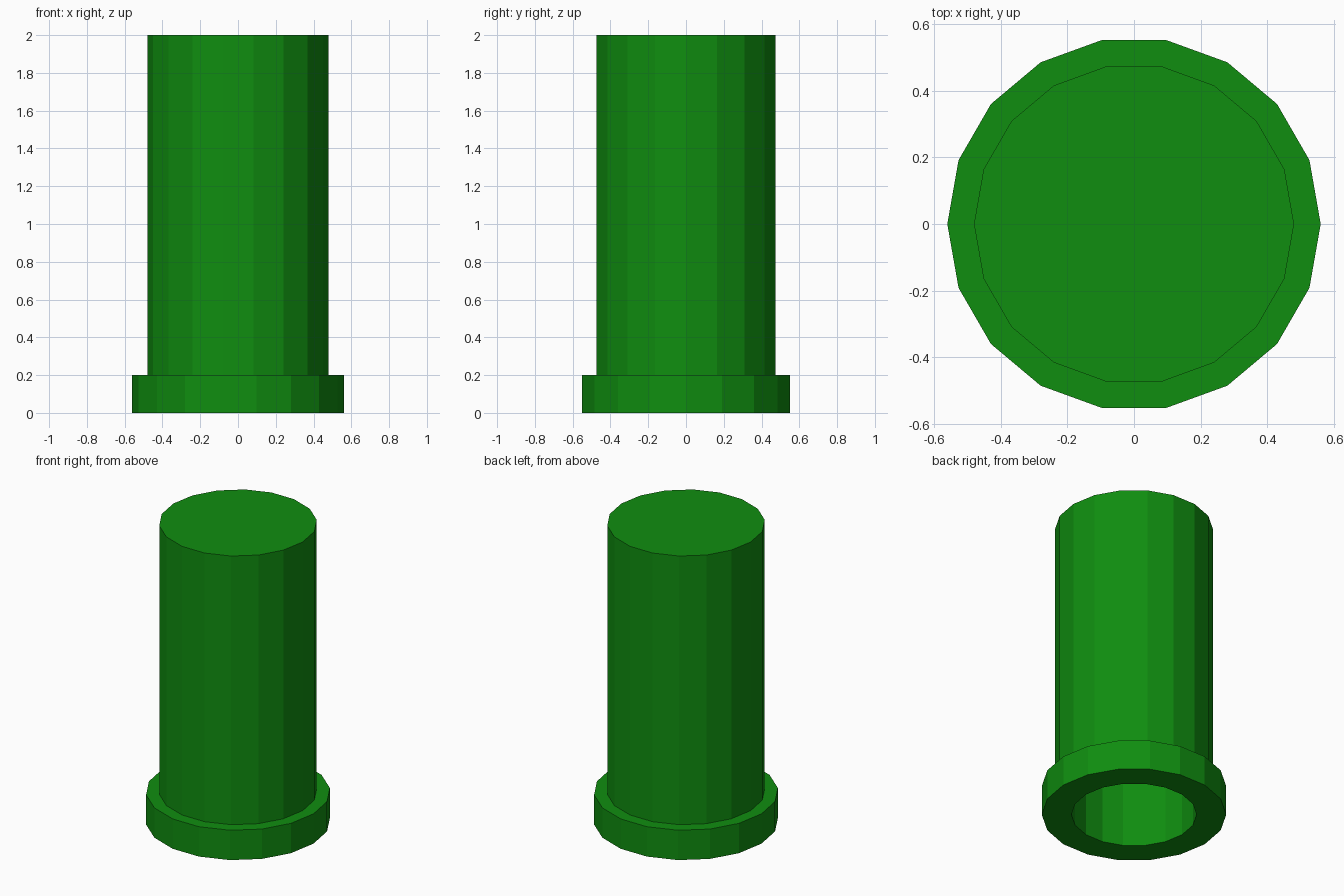
import bpy, bmesh
from math import cos, sin, tau

if "Cube" in bpy.data.objects:
    bpy.data.objects.remove(bpy.data.objects["Cube"])

SIDES = 18

# Half-section of the pipe as (radius, z): inner end, bore, rim, body, closed top
PROFILE = [(0.38, 1.9), (0.38, 0.0), (0.56, 0.0),
           (0.56, 0.2), (0.48, 0.2), (0.48, 2.0)]

bm = bmesh.new()
rings = [[bm.verts.new((r * cos(tau * i / SIDES), r * sin(tau * i / SIDES), z))
          for i in range(SIDES)] for r, z in PROFILE]

# Walls between neighbouring rings
for a, b in zip(rings, rings[1:]):
    for i in range(SIDES):
        j = (i + 1) % SIDES
        bm.faces.new((a[i], a[j], b[j], b[i]))

# Caps: end of the bore and flat top
bm.faces.new(rings[0])
bm.faces.new(rings[-1])
bmesh.ops.recalc_face_normals(bm, faces=bm.faces)

mesh = bpy.data.meshes.new("pipe")
bm.to_mesh(mesh)
bm.free()
pipe = bpy.data.objects.new("pipe", mesh)
bpy.context.collection.objects.link(pipe)

# Green paint
green = bpy.data.materials.new("green")
green.diffuse_color = (0.005, 0.27, 0.005, 1)
green.use_nodes = True
green.node_tree.nodes["Principled BSDF"].inputs["Base Color"].default_value = green.diffuse_color
mesh.materials.append(green)
